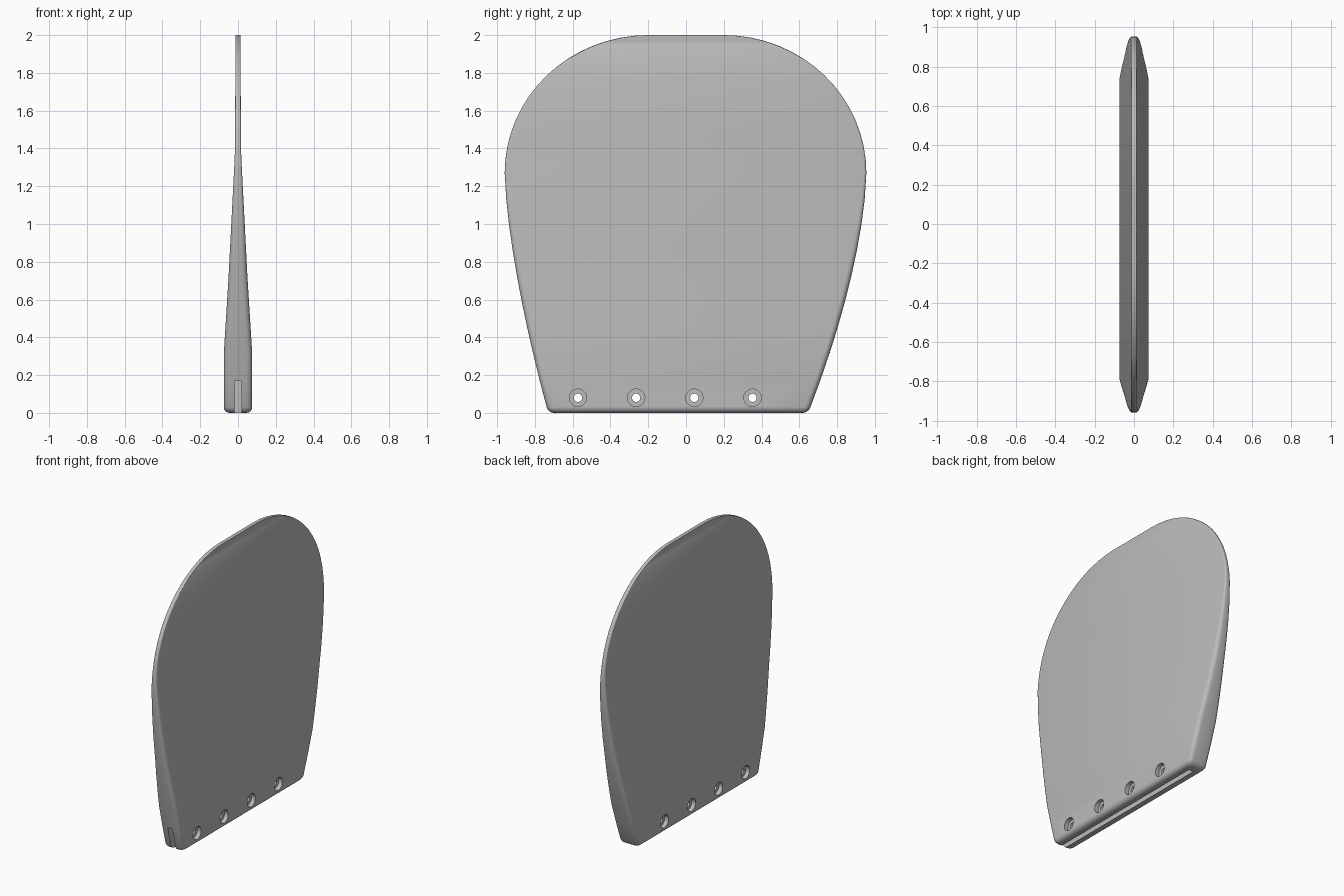
import bpy, bmesh, math
from mathutils import Matrix

if "Cube" in bpy.data.objects:
    bpy.data.objects.remove(bpy.data.objects["Cube"])

grey = bpy.data.materials.new("plain grey")
grey.diffuse_color = (0.5, 0.5, 0.5, 1)
grey.use_nodes = True
grey.node_tree.nodes["Principled BSDF"].inputs["Base Color"].default_value = grey.diffuse_color


def add_object(name, bm):
    bmesh.ops.recalc_face_normals(bm, faces=bm.faces)
    mesh = bpy.data.meshes.new(name)
    bm.to_mesh(mesh)
    bm.free()
    mesh.materials.append(grey)
    obj = bpy.data.objects.new(name, mesh)
    bpy.context.collection.objects.link(obj)
    return obj


# Half thickness: straight root, then a taper to a thin tip
def half_thickness(z):
    pts = [(0, .075), (.32, .075), (.72, .05), (1.38, .016), (2, .013)]
    for (z0, t0), (z1, t1) in zip(pts, pts[1:]):
        if z <= z1:
            return t0 + (t1 - t0) * (z - z0) / (z1 - z0)
    return pts[-1][1]


# Front and back edge of the blade at a given height
def lower_edges(z):
    u = max(0, (1.27 - z) / 1.25)
    return -.96 + .225 * u ** 1.5, .955 - .30 * u ** 1.6


# Rows of (z, front y, back y, half thickness, corner radius)
rows = []
R = .03
for i in range(5):                       # rounded bottom
    a = math.pi / 2 * i / 4
    z, inset = R * (1 - math.cos(a)), R * (1 - math.sin(a))
    y0, y1 = lower_edges(z)
    rows.append((z, y0 + inset, y1 - inset, .075 - inset, R))
for z in (.17, .32, .45, .58, .72, .86, 1.0, 1.13):
    rows.append((z, *lower_edges(z), half_thickness(z), R))
for i in range(17):                      # elliptical top
    a = math.pi / 2 * i / 16
    z = 1.27 + .73 * math.sin(a)
    rows.append((z, -.2 - .76 * math.cos(a), .2 + .755 * math.cos(a),
                 half_thickness(z), R))

# Blade: rounded rectangles lofted upward
bm = bmesh.new()
rings = []
for z, y0, y1, t, r in rows:
    r = min(r, t * .6)
    ring = []
    for sx, sy, start in ((1, 1, 0), (-1, 1, 90), (-1, -1, 180), (1, -1, 270)):
        cy = y1 - r if sy > 0 else y0 + r
        for k in range(5):
            a = math.radians(start + 22.5 * k)
            ring.append(bm.verts.new((sx * (t - r) + r * math.cos(a),
                                      cy + r * math.sin(a), z)))
    rings.append(ring)
for lo, hi in zip(rings, rings[1:]):
    for j in range(len(lo)):
        k = (j + 1) % len(lo)
        bm.faces.new((lo[j], lo[k], hi[k], hi[j]))
bm.faces.new(rings[0])
bm.faces.new(rings[-1])
blade = add_object("blade", bm)


def cut(name, bm):
    cutter = add_object(name, bm)
    cutter.hide_render = True
    mod = blade.modifiers.new(name, 'BOOLEAN')
    mod.operation = 'DIFFERENCE'
    mod.solver = 'EXACT'
    mod.object = cutter
    bpy.context.view_layer.objects.active = blade
    bpy.ops.object.modifier_apply(modifier=name)
    bpy.data.objects.remove(cutter)


# Slot in the foot, open at the front and closed at the back
bm = bmesh.new()
bmesh.ops.create_cube(bm, size=1, matrix=Matrix.Translation((0, -.21, .035))
                      @ Matrix.Diagonal((.036, 1.58, .27, 1)))
cut("slot_cutter", bm)


# Screw holes with a wide recess on each side
def cylinder(bm, r, x, y, depth):
    bmesh.ops.create_cone(
        bm, cap_ends=True, segments=32, radius1=r, radius2=r, depth=depth,
        matrix=Matrix.Translation((x, y, .08)) @ Matrix.Rotation(math.pi / 2, 4, 'Y'))


for i in range(4):
    y = -.572 + .308 * i
    for name, r, x, depth in (("bore", .022, 0, .3), ("recess_right", .046, .095, .1),
                              ("recess_left", .046, -.095, .1)):
        bm = bmesh.new()
        cylinder(bm, r, x, y, depth)
        cut(f"{name}_{i}", bm)

bpy.ops.object.select_all(action='DESELECT')
blade.select_set(True)
bpy.context.view_layer.objects.active = blade
bpy.ops.object.shade_smooth_by_angle(angle=math.radians(30))
